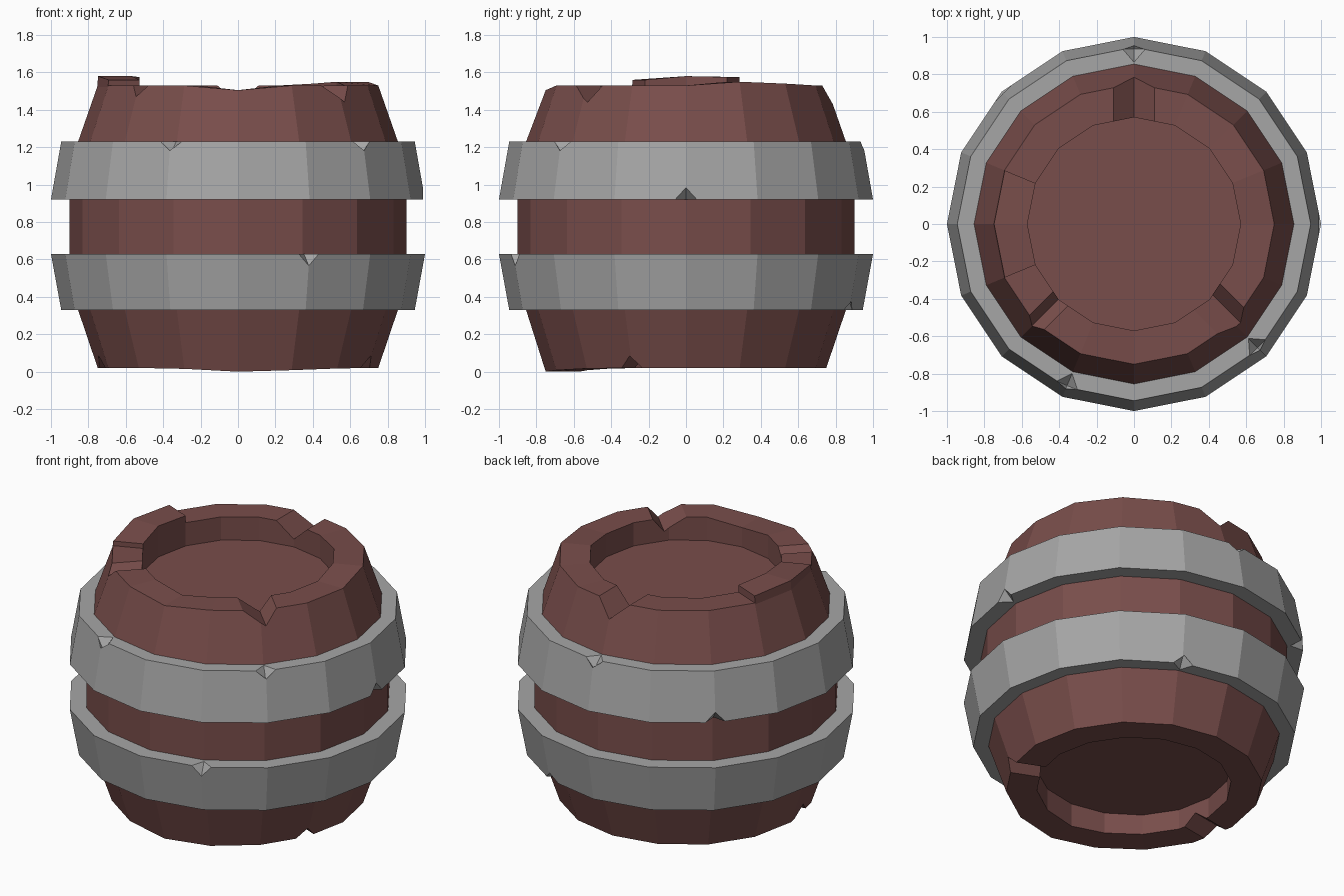
import bpy, bmesh
from math import cos, sin, radians
from mathutils import Vector, Matrix

SIDES = 16

cube = bpy.data.objects.get("Cube")
if cube:
    bpy.data.objects.remove(cube, do_unlink=True)


def material(name, color):
    m = bpy.data.materials.new(name)
    m.use_nodes = True
    m.diffuse_color = (*color, 1)
    m.node_tree.nodes["Principled BSDF"].inputs["Base Color"].default_value = (*color, 1)
    return m


wood = material("red brown wood", (0.19, 0.075, 0.07))
iron = material("grey iron", (0.38, 0.38, 0.38))


def finish(bm, name, mat=None):
    bmesh.ops.recalc_face_normals(bm, faces=bm.faces)
    me = bpy.data.meshes.new(name)
    bm.to_mesh(me)
    bm.free()
    ob = bpy.data.objects.new(name, me)
    bpy.context.collection.objects.link(ob)
    if mat:
        me.materials.append(mat)
    return ob


def lathe(bm, profile, closed, lift=None):
    """Spin (radius, height) points; lift(i, k) shifts point i at side k."""
    rings = []
    for i, (r, z) in enumerate(profile):
        ring = []
        for k in range(SIDES):
            a = radians(360 / SIDES * k)
            dz = lift(i, k) if lift else 0
            ring.append(bm.verts.new((r * cos(a), r * sin(a), z + dz)))
        rings.append(ring)
    pairs = list(zip(rings, rings[1:]))
    if closed:
        pairs.append((rings[-1], rings[0]))
    else:
        bm.faces.new(rings[0])
        bm.faces.new(rings[-1])
    for lo, hi in pairs:
        for k in range(SIDES):
            n = (k + 1) % SIDES
            bm.faces.new((lo[k], lo[n], hi[n], hi[k]))


def carve(ob, cutters):
    for c in cutters:
        c.hide_render = True
        mod = ob.modifiers.new("chip", "BOOLEAN")
        mod.operation = "DIFFERENCE"
        mod.solver = "EXACT"
        mod.object = c
    bpy.context.view_layer.update()
    graph = bpy.context.evaluated_depsgraph_get()
    carved = bpy.data.meshes.new_from_object(ob.evaluated_get(graph))
    ob.modifiers.clear()
    ob.data = carved
    for c in cutters:
        bpy.data.objects.remove(c, do_unlink=True)


def notch(angle, z, depth, left, right, apex=0):
    """Radial V wedge opening at height z and reaching in by depth."""
    bm = bmesh.new()
    spread = 1.5
    section = [(apex, z - depth),
               (apex + (left - apex) * spread, z - depth + depth * spread),
               (apex + (right - apex) * spread, z - depth + depth * spread)]
    ends = [[bm.verts.new((r, t, h)) for t, h in section] for r in (0.5, 1.0)]
    for e in ends:
        bm.faces.new(e)
    for k in range(3):
        n = (k + 1) % 3
        bm.faces.new((ends[0][k], ends[0][n], ends[1][n], ends[1][k]))
    bm.transform(Matrix.Rotation(radians(angle), 4, "Z"))
    return finish(bm, "notch_cutter")


def chip(angle, r, z):
    """Small diamond centred on a hoop edge."""
    bm = bmesh.new()
    bmesh.ops.create_icosphere(bm, subdivisions=1, radius=0.01)
    bm.clear()
    tips = [bm.verts.new(Vector(p)) for p in
            ((0.07, 0, 0), (0, 0.06, 0), (-0.07, 0, 0), (0, -0.06, 0))]
    for h in (0.065, -0.065):
        tip = bm.verts.new((0, 0, h))
        for k in range(4):
            bm.faces.new((tips[k], tips[(k + 1) % 4], tip))
    bm.transform(Matrix.Rotation(radians(angle), 4, "Z") @ Matrix.Translation((r, 0, z)))
    return finish(bm, "chip_cutter")


# Wooden body with a sunken lid at each end and an uneven rim
RIM_LIFT = {1: 0.02, 2: 0.01, 12: -0.025}
FOOT_LIFT = {11: -0.005, 12: -0.02, 13: -0.012, 14: -0.003}


def body_lift(i, k):
    if i in (1, 2):
        return FOOT_LIFT.get(k, 0)
    if i in (7, 8):
        return RIM_LIFT.get(k, 0)
    return 0


bm = bmesh.new()
lathe(bm, [(0.57, 0.15), (0.57, 0.02), (0.75, 0.02), (0.855, 0.33), (0.90, 0.6),
           (0.90, 0.95), (0.855, 1.23), (0.75, 1.53), (0.57, 1.53), (0.57, 1.38)],
      False, body_lift)
body = finish(bm, "barrel_body", wood)

cuts = [notch(90, 1.53, 0.10, -0.11, 0.11),
        notch(-45, 1.53, 0.09, -0.10, 0.10, 0.03),
        notch(225, 1.53, 0.06, -0.05, 0.06)]
for angle, half in ((-23, 0.06), (190, 0.08)):
    cutter = notch(angle, 0, 0.065, -half, half)
    cutter.data.transform(Matrix.Translation((0, 0, 0.02)) @ Matrix.Diagonal((1, 1, -1, 1)))
    cutter.data.flip_normals()
    cuts.append(cutter)
carve(body, cuts)

# Raised stave ends on one side of the rim
bm = bmesh.new()
columns = []
for angle, top in ((157.5, 1.575), (180, 1.58), (202.5, 1.56)):
    a = radians(angle)
    columns.append([bm.verts.new((r * cos(a), r * sin(a), z)) for r, z in
                    ((0.57, 1.52), (0.753, 1.52), (0.748, top), (0.57, top))])
bm.faces.new(columns[0])
bm.faces.new(columns[-1])
for a, b in zip(columns, columns[1:]):
    for k in range(4):
        n = (k + 1) % 4
        bm.faces.new((a[k], a[n], b[n], b[k]))
finish(bm, "raised_staves", wood)

# Iron hoops, each flaring towards the waist, with chipped edges
HOOPS = {
    "lower_hoop": ([(0.83, 0.33), (0.945, 0.33), (1.0, 0.63), (0.87, 0.63)],
                   [(-67.5, 0.99, 0.63), (68, 0.935, 0.33)]),
    "upper_hoop": ([(0.87, 0.92), (1.0, 0.92), (0.945, 1.23), (0.83, 1.23)],
                   [(-45, 0.935, 1.23), (-112.5, 0.935, 1.23), (90, 0.935, 1.23),
                    (0, 0.99, 0.92), (135, 0.99, 0.92)]),
}
for name, (profile, chips) in HOOPS.items():
    bm = bmesh.new()
    lathe(bm, profile, True)
    hoop = finish(bm, name, iron)
    carve(hoop, [chip(*c) for c in chips])
